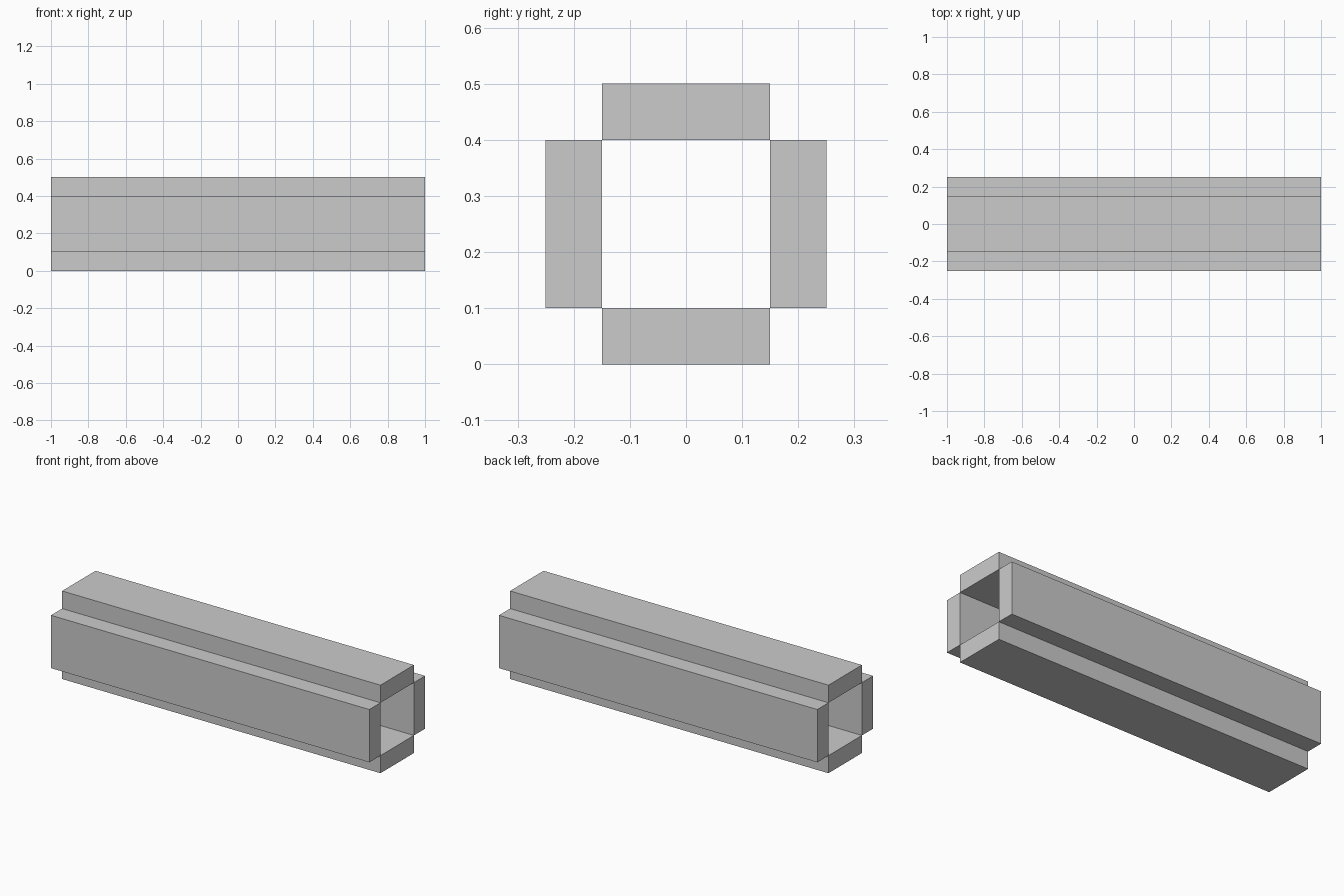
import bpy

if "Cube" in bpy.data.objects:
    bpy.data.objects.remove(bpy.data.objects["Cube"])


def beam(name, center, size):
    bpy.ops.mesh.primitive_cube_add(size=1, location=center)
    obj = bpy.context.object
    obj.name = name
    obj.scale = size
    bpy.ops.object.transform_apply(location=False, rotation=False, scale=True)
    return obj


LENGTH, WIDTH, THICK = 2.0, 0.3, 0.1
MID_Z = 0.25
OFFSET = (WIDTH + THICK) / 2

# Four beams around a square hollow, meeting only along their edges
for side, vertical in ((-1, "bottom"), (1, "top")):
    beam(f"{vertical}_beam", (0, 0, MID_Z + side * OFFSET), (LENGTH, WIDTH, THICK))
for side, lateral in ((-1, "front"), (1, "back")):
    beam(f"{lateral}_beam", (0, side * OFFSET, MID_Z), (LENGTH, THICK, WIDTH))
